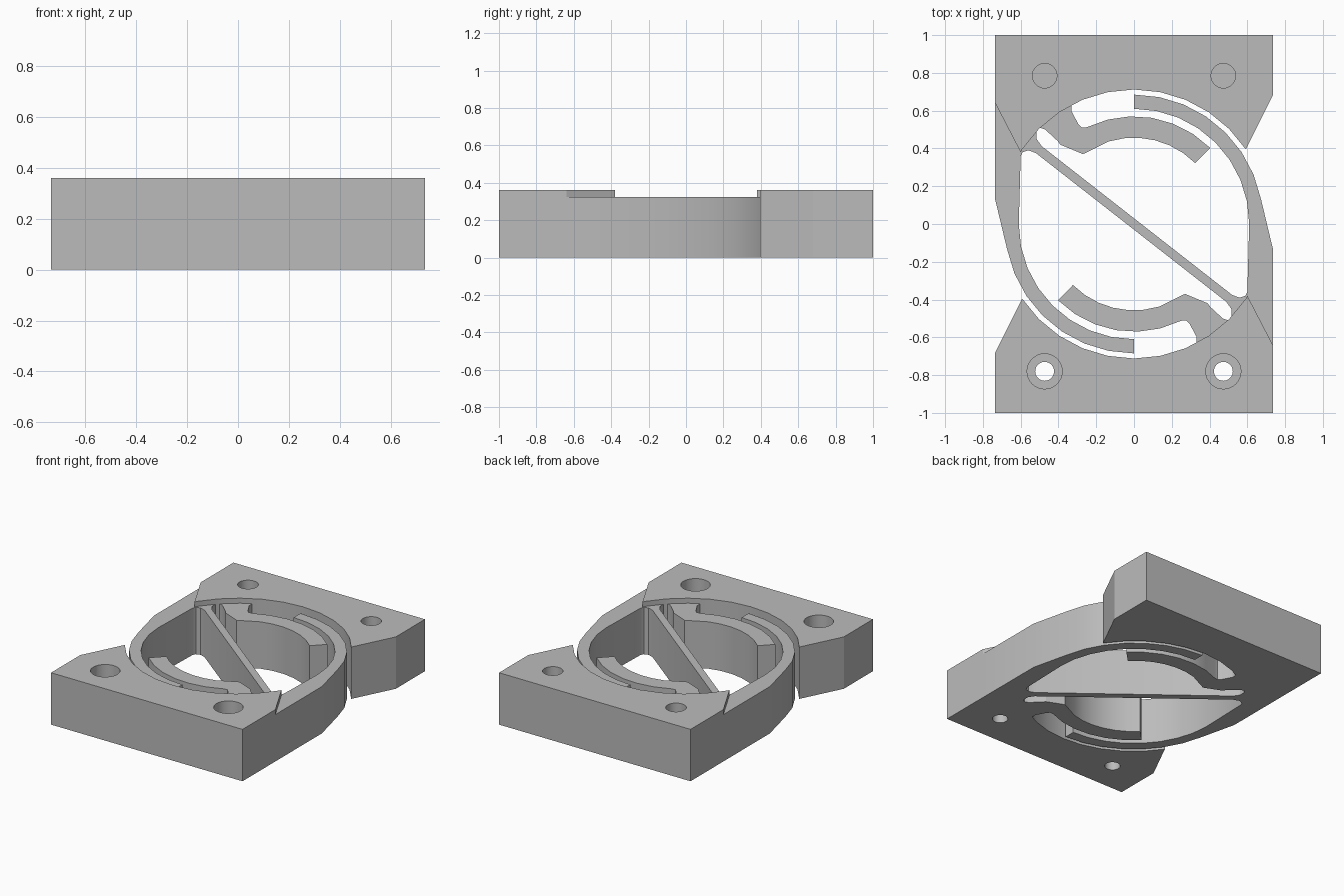
import bpy, bmesh
from math import radians, cos, sin, pi

cube = bpy.data.objects.get("Cube")
if cube:
    bpy.data.objects.remove(cube, do_unlink=True)

FULL, LOW = 0.36, 0.325   # heights of the end blocks and of the flexure

grey = bpy.data.materials.new("plain grey")
grey.use_nodes = True
colour = (0.5, 0.5, 0.5, 1)
grey.diffuse_color = colour
grey.node_tree.nodes["Principled BSDF"].inputs["Base Color"].default_value = colour


def arc(r, start, end, steps):
    """Points on a circle about the origin, angles in degrees."""
    angles = [radians(start + (end - start) * i / steps) for i in range(steps + 1)]
    return [(r * cos(a), r * sin(a)) for a in angles]


def half_turn(points):
    return [(-x, -y) for x, y in points]


def prism(name, outline, bottom, top):
    """Extrude a flat outline between two heights."""
    bm = bmesh.new()
    face = bm.faces.new([bm.verts.new((x, y, bottom)) for x, y in outline])
    moved = bmesh.ops.extrude_face_region(bm, geom=[face])["geom"]
    verts = [v for v in moved if isinstance(v, bmesh.types.BMVert)]
    bmesh.ops.translate(bm, verts=verts, vec=(0, 0, top - bottom))
    bmesh.ops.recalc_face_normals(bm, faces=bm.faces)
    mesh = bpy.data.meshes.new(name)
    bm.to_mesh(mesh)
    bm.free()
    mesh.materials.append(grey)
    obj = bpy.data.objects.new(name, mesh)
    bpy.context.collection.objects.link(obj)
    return obj


def combine(target, tool, operation):
    """Apply a boolean and remove the tool object."""
    tool.hide_render = True
    mod = target.modifiers.new("boolean", "BOOLEAN")
    mod.operation, mod.object, mod.solver = operation, tool, "EXACT"
    bpy.context.view_layer.objects.active = target
    bpy.ops.object.modifier_apply(modifier=mod.name)
    bpy.data.objects.remove(tool, do_unlink=True)


def drill(target, x, y, r, bottom, top):
    circle = [(x + px, y + py) for px, py in arc(r, 0, 348.75, 31)]
    combine(target, prism("drill", circle, bottom, top), "DIFFERENCE")


# Flexure outline, one half: curved side arm, diagonal beam, inner hook
side_arm = ([(-0.735, 0.7), (-0.735, 0.13)] + arc(0.685, 191.25, 270, 7)
            + arc(0.61, 270, 180, 8)
            + [(-0.6, 0.36), (-0.59, 0.38), (-0.56, 0.39), (-0.52, 0.376)])
beam = [(0.49, -0.413), (0.515, -0.45), (0.515, -0.49), (0.5, -0.51),
        (0.47, -0.5), (0.405, -0.44), (0.39, -0.42)]
hook = ([(0.27, -0.37)] + arc(0.457, -73, -135, 6) + arc(0.57, -135, -64, 6)
        + [(0.275, -0.51), (0.295, -0.53), (0.33, -0.595), (0.33, -0.68)])
half = side_arm + beam + hook
plate = prism("flexure_plate", half + half_turn(half), 0, LOW)

# End blocks with a concave arc facing the ring
block = ([(0.735, 0.68), (0.735, 1), (-0.735, 1), (-0.735, 0.64), (-0.6, 0.38)]
         + arc(0.712, 146.25, 33.75, 10))
for name, outline in (("back_block", block), ("front_block", half_turn(block))):
    combine(plate, prism(name, outline, 0, FULL), "UNION")

# Screw holes: counterbored through the front, blind in the back
for x in (-0.473, 0.473):
    drill(plate, x, -0.78, 0.05, -0.1, 0.5)
    drill(plate, x, -0.78, 0.093, 0.16, 0.5)
    drill(plate, x, 0.785, 0.065, 0.12, 0.5)

# Soft curved walls with crisp edges
bpy.ops.object.select_all(action="DESELECT")
plate.select_set(True)
bpy.context.view_layer.objects.active = plate
bpy.ops.object.shade_smooth_by_angle(angle=radians(25))
